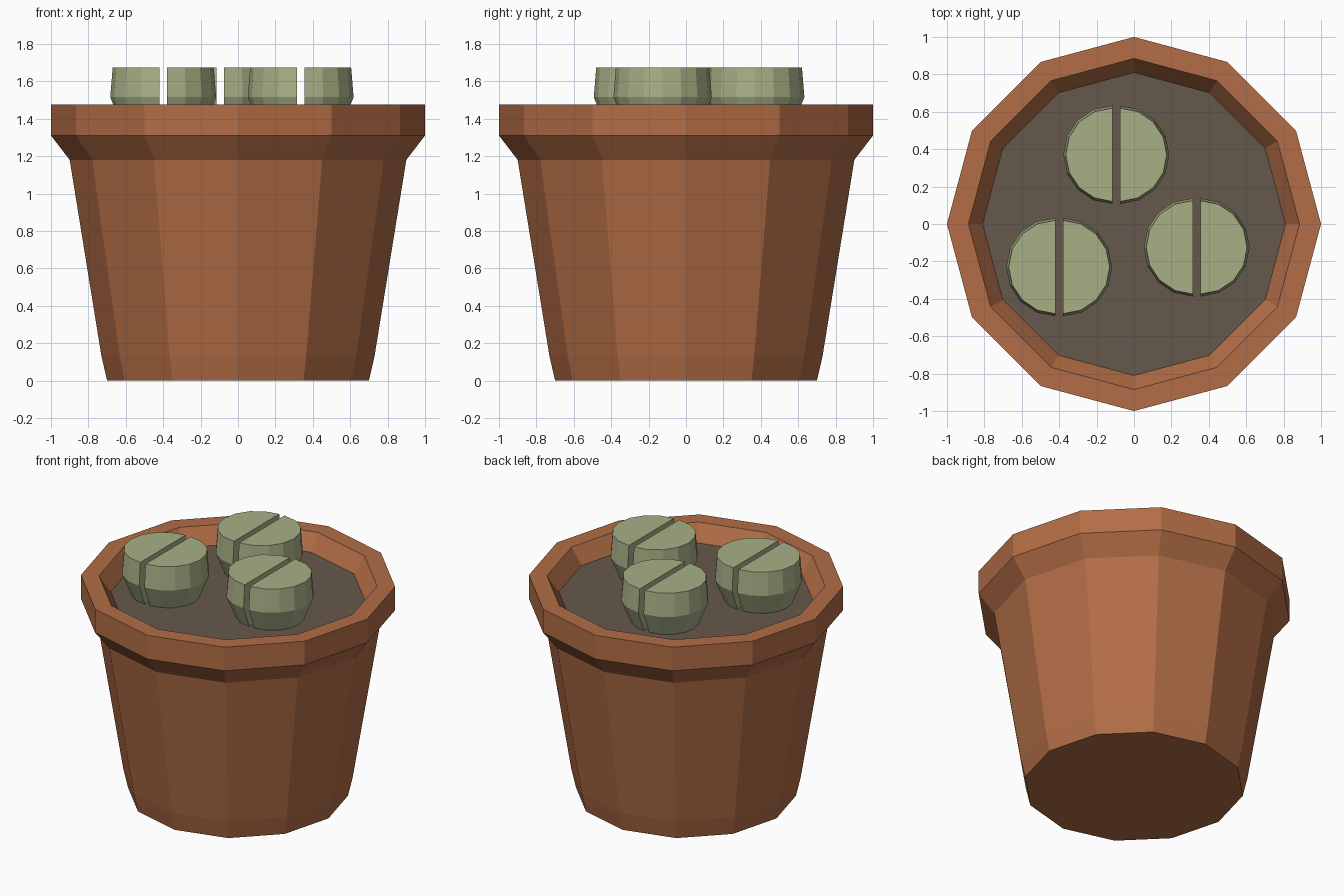
import bpy, bmesh, math

if "Cube" in bpy.data.objects:
    bpy.data.objects.remove(bpy.data.objects["Cube"])


def material(name, srgb):
    m = bpy.data.materials.new(name)
    lin = [((c / 255 + 0.055) / 1.055) ** 2.4 for c in srgb]
    m.diffuse_color = (*lin, 1)
    m.use_nodes = True
    m.node_tree.nodes["Principled BSDF"].inputs["Base Color"].default_value = m.diffuse_color
    return m


def lathe(name, profile, mat, sides, start=0.0, sweep=math.tau, offset=(0, 0),
          cap_bottom=True, cap_top=True):
    """Stack rings of (radius, z); a partial sweep is closed by a flat face."""
    bm = bmesh.new()
    full = sweep >= math.tau - 1e-6
    count = sides if full else sides + 1
    rings = []
    for r, z in profile:
        angles = [start + sweep * i / sides for i in range(count)]
        rings.append([bm.verts.new((offset[0] + r * math.cos(a),
                                    offset[1] + r * math.sin(a), z)) for a in angles])
    for low, high in zip(rings, rings[1:]):
        for i in range(sides):
            j = (i + 1) % count
            bm.faces.new((low[i], low[j], high[j], high[i]))
    if not full:
        bm.faces.new([r[-1] for r in rings] + [r[0] for r in reversed(rings)])
    if cap_bottom:
        bm.faces.new(rings[0][::-1])
    if cap_top:
        bm.faces.new(rings[-1])
    if len(rings) > 1:
        bmesh.ops.recalc_face_normals(bm, faces=bm.faces)
    mesh = bpy.data.meshes.new(name)
    bm.to_mesh(mesh)
    bm.free()
    mesh.materials.append(mat)
    ob = bpy.data.objects.new(name, mesh)
    bpy.context.collection.objects.link(ob)
    return ob


terracotta = material("terracotta", (178, 109, 70))
soil_brown = material("soil brown", (102, 88, 75))
leaf_green = material("pale green", (168, 176, 134))

SOIL = 1.365

# Twelve-sided pot: tapered wall, flared collar, rim and inner wall down to the soil
lathe("pot", [(0.70, 0), (0.73, 0.13), (0.90, 1.18), (1.0, 1.31), (1.0, 1.475),
              (0.885, 1.475), (0.81, SOIL)], terracotta, 12, cap_top=False)

# Soil surface
lathe("soil", [(0.81, SOIL)], soil_brown, 12, cap_bottom=False)

# Three round plants, each split into two half discs by a narrow slot along y
leaf_profile = [(0.20, SOIL - 0.005), (0.263, 1.515), (0.25, 1.675)]
for n, (x, y) in enumerate([(-0.095, 0.37), (-0.40, -0.23), (0.335, -0.125)], 1):
    for label, side, start in (("right", 1, -math.pi / 2), ("left", -1, math.pi / 2)):
        lathe(f"plant_{n}_{label}_leaf", leaf_profile, leaf_green, 8, start, math.pi,
              (x + side * 0.02, y))
